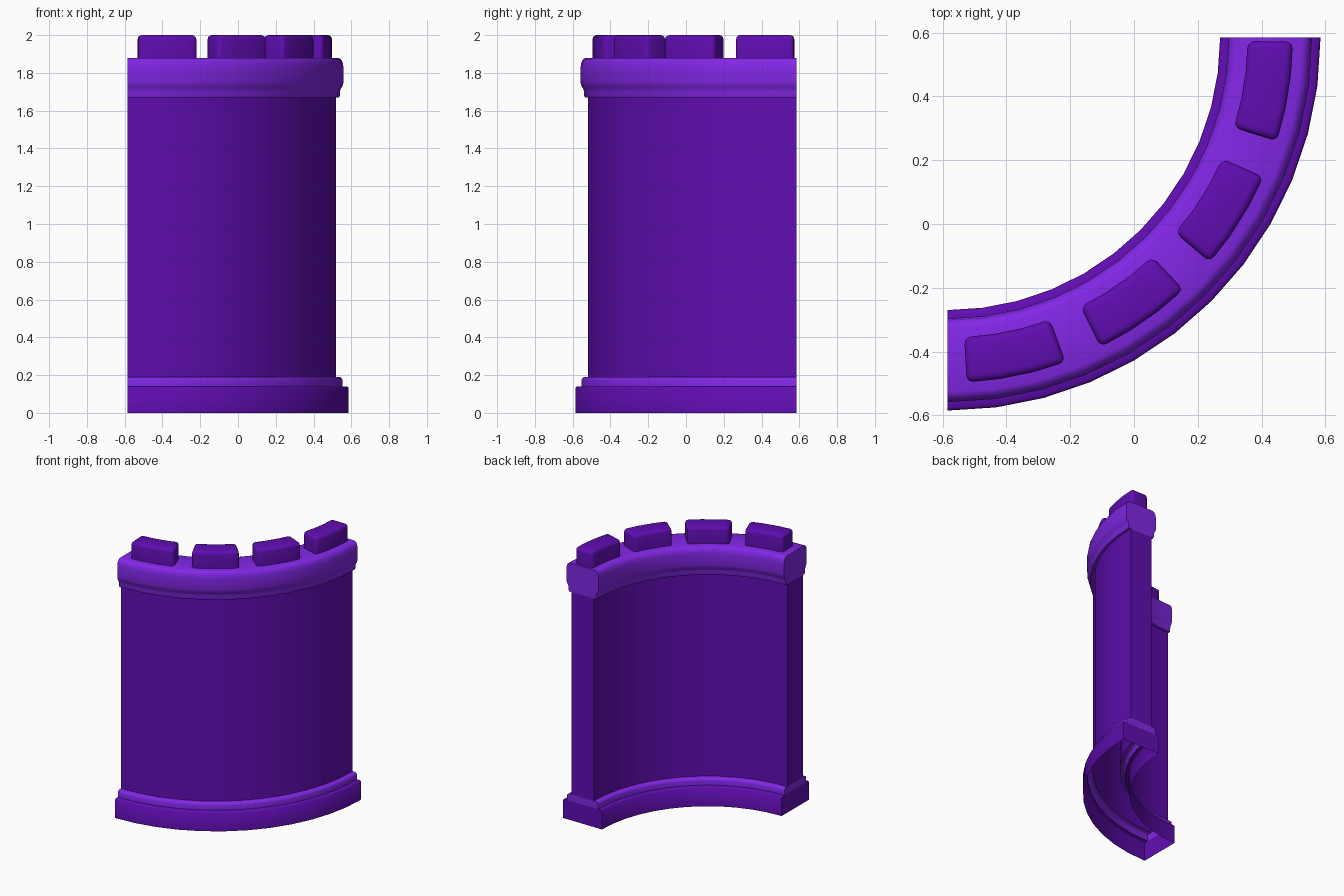
import bpy, bmesh
from math import radians, sin, cos

if "Cube" in bpy.data.objects:
    bpy.data.objects.remove(bpy.data.objects["Cube"], do_unlink=True)

CENTRE = 0.585   # arc axis sits at (-CENTRE, +CENTRE)
MID = 1.0125     # radius of the wall's centre line


def material(name, rgb):
    m = bpy.data.materials.new(name)
    m.use_nodes = True
    colour = (*rgb, 1)
    m.diffuse_color = colour
    m.node_tree.nodes["Principled BSDF"].inputs["Base Color"].default_value = colour
    return m


deep_purple = material("deep purple", (0.118, 0.004, 0.445))
bright_purple = material("bright purple", (0.225, 0.02, 0.80))


def sweep(name, profile, mat, start=0, end=90, steps=12, top=False, bevel=0):
    """Sweep a (half thickness, height) profile, mirrored about the centre line, along the arc."""
    bm = bmesh.new()
    rings = []
    for i in range(steps + 1):
        a = radians(start + (end - start) * i / steps)
        rings.append([[bm.verts.new((-CENTRE + (MID + s * h) * sin(a),
                                     CENTRE - (MID + s * h) * cos(a), z))
                       for h, z in profile] for s in (1, -1)])
    for a, b in zip(rings, rings[1:]):
        for side in (0, 1):
            for k in range(len(profile) - 1):
                bm.faces.new((a[side][k], b[side][k], b[side][k + 1], a[side][k + 1]))
        if top:
            bm.faces.new((a[0][-1], b[0][-1], b[1][-1], a[1][-1]))
    # flat end caps
    for outer, inner in (rings[0], rings[-1]):
        for k in range(len(profile) - 1):
            if profile[k][1] != profile[k + 1][1]:
                bm.faces.new((outer[k], outer[k + 1], inner[k + 1], inner[k]))
    bmesh.ops.recalc_face_normals(bm, faces=bm.faces)
    # open shells: make sure the first outer strip faces away from the axis
    bm.faces.ensure_lookup_table()
    f = bm.faces[0]
    f.normal_update()
    c = f.calc_center_median()
    if f.normal.x * (c.x + CENTRE) + f.normal.y * (c.y - CENTRE) < 0:
        bmesh.ops.reverse_faces(bm, faces=bm.faces)
    mesh = bpy.data.meshes.new(name)
    bm.to_mesh(mesh)
    bm.free()
    mesh.materials.append(mat)
    ob = bpy.data.objects.new(name, mesh)
    bpy.context.collection.objects.link(ob)
    bpy.ops.object.select_all(action="DESELECT")
    ob.select_set(True)
    bpy.context.view_layer.objects.active = ob
    if bevel:
        mod = ob.modifiers.new("rounded edges", "BEVEL")
        mod.width = bevel
        mod.segments = 3
        mod.limit_method = "ANGLE"
        mod.angle_limit = radians(40)
        bpy.ops.object.modifier_apply(modifier=mod.name)
    bpy.ops.object.shade_smooth_by_angle(angle=radians(48))
    return ob


# Plinth, open underneath
sweep("base", [(0.1575, 0), (0.1575, 0.132), (0.15, 0.14), (0.126, 0.14)], deep_purple)

# Rounded moulding above the plinth
sweep("base_trim", [(0.126, 0.14), (0.126, 0.172), (0.122, 0.183), (0.112, 0.19),
                    (0.091, 0.19)], bright_purple)

# Plain curved wall
sweep("wall", [(0.091, 0.19), (0.091, 1.67)], deep_purple)

# Cornice: small step, then a rounded crown
sweep("cornice", [(0.091, 1.67), (0.108, 1.67), (0.112, 1.68), (0.112, 1.70), (0.116, 1.715),
                  (0.126, 1.73), (0.131, 1.75), (0.131, 1.83), (0.126, 1.858), (0.116, 1.874),
                  (0.1, 1.88)], bright_purple, top=True)

# Battlement blocks
for i in range(4):
    start = 3.2 + 23.1 * i
    sweep(f"battlement_{i + 1}", [(0.071, 1.88), (0.071, 2.0)], deep_purple,
          start, start + 16.8, 3, top=True, bevel=0.022)
